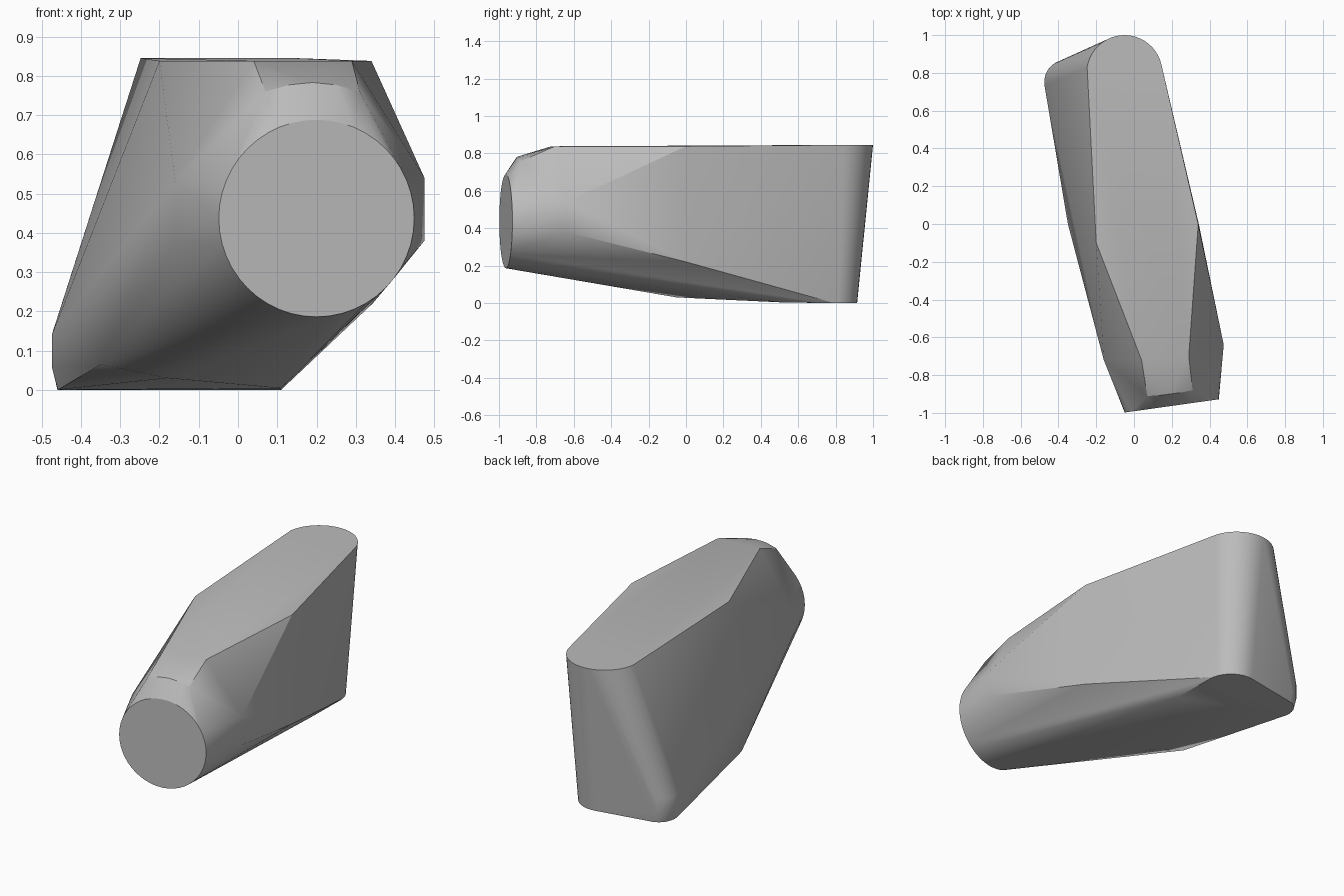
import bpy
import bmesh
from math import sin, cos, pi, radians
from mathutils import Vector

if "Cube" in bpy.data.objects:
    bpy.data.objects.remove(bpy.data.objects["Cube"])


def arc(center, u, v, start, end, count):
    """Points along an elliptical arc spanned by the axes u and v."""
    c, u, v = Vector(center), Vector(u), Vector(v)
    step = radians(end - start) / count
    return [c + u * cos(radians(start) + i * step) + v * sin(radians(start) + i * step)
            for i in range(count + 1)]


# round front face, slightly turned about the vertical
front_disc = arc((0.2, -0.963, 0.437), (0.249, 0.035, 0), (0, 0, 0.251), 0, 352.5, 47)

# top deck with a rounded back end
top_deck = arc((-0.05, 0.8, 0.845), (0.2, 0, 0), (0, 0.2, 0), -10, 172, 24)
top_deck += [(0.34, 0, 0.838), (0.29, -0.7, 0.838), (0.04, -0.72, 0.838), (-0.2, -0.1, 0.838)]

# sloping bevel between deck and disc
front_bevel = [(0.07, -0.91, 0.76), (0.13, -0.908, 0.777), (0.19, -0.9, 0.783),
               (0.25, -0.892, 0.777), (0.31, -0.88, 0.76)]

# corners of the two flanks
flanks = [(0.475, -0.64, 0.54), (0.475, -0.64, 0.38), (0.343, 0, 0.22),
          (-0.16, -0.72, 0.53), (-0.16, -0.72, 0.38), (-0.35, 0, 0.065)]

# underside with rounded back corners and a raised front edge
underside = arc((-0.04, 0.765, 0), (0.15, 0, 0), (0, 0.15, 0), 0, 100, 10)
underside += arc((-0.37, 0.75, 0), (0.09, 0, 0), (0, 0.105, 0), 100, 190, 7)
underside += arc((-0.37, 0.75, 0.06), (0.105, 0, 0), (0, 0.115, 0), 100, 200, 7)
underside += arc((-0.37, 0.75, 0.14), (0.105, 0, 0), (0, 0.115, 0), 110, 200, 7)
underside += [(0.11, 0.5, 0.004), (-0.18, -0.05, 0.03)]

# stretch one skin over all the sections
bm = bmesh.new()
for p in front_disc + top_deck + front_bevel + flanks + underside:
    bm.verts.new(p)
hull = bmesh.ops.convex_hull(bm, input=bm.verts)
loose = [v for v in bm.verts if not v.link_faces]
bmesh.ops.delete(bm, geom=loose, context='VERTS')
bmesh.ops.dissolve_limit(bm, angle_limit=radians(0.5), verts=bm.verts, edges=bm.edges)
bmesh.ops.recalc_face_normals(bm, faces=bm.faces)

mesh = bpy.data.meshes.new("body_shell")
bm.to_mesh(mesh)
bm.free()
body = bpy.data.objects.new("body_shell", mesh)
bpy.context.collection.objects.link(body)

# single plain grey
grey = bpy.data.materials.new("plain_grey")
grey.use_nodes = True
colour = (0.5, 0.5, 0.5, 1)
grey.diffuse_color = colour
grey.node_tree.nodes["Principled BSDF"].inputs["Base Color"].default_value = colour
mesh.materials.append(grey)

# smooth rounded parts, keep edges sharp
bpy.ops.object.select_all(action='DESELECT')
body.select_set(True)
bpy.context.view_layer.objects.active = body
bpy.ops.object.shade_smooth_by_angle(angle=radians(30))
